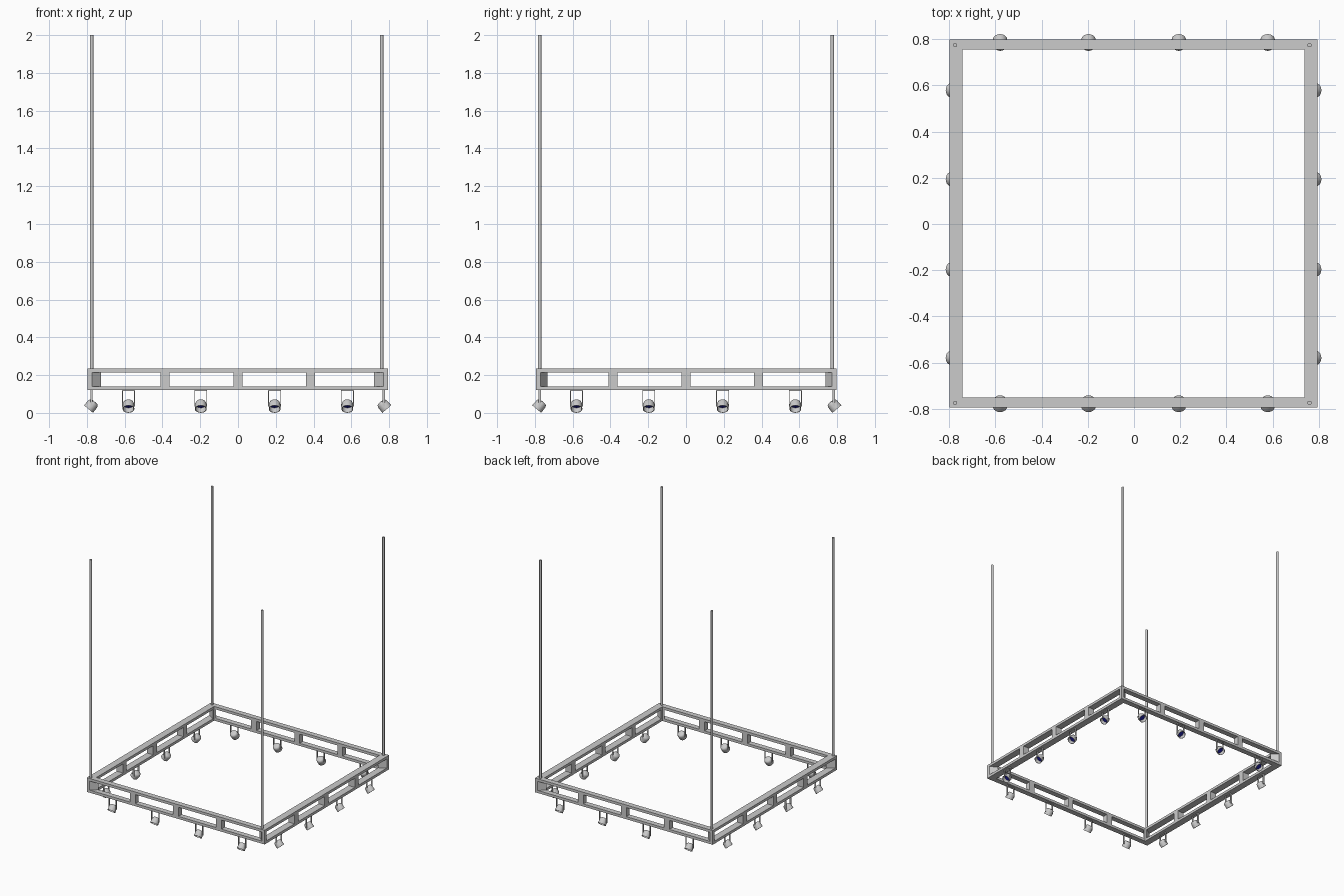
import bpy, bmesh, math
from mathutils import Matrix, Vector

if "Cube" in bpy.data.objects:
    bpy.data.objects.remove(bpy.data.objects["Cube"])

X0, X1, Y0, Y1 = -0.798, 0.794, -0.794, 0.798     # outer frame
TX, TY = 0.056, 0.043                             # rail widths
Z0, Z1, RAIL = 0.12, 0.235, 0.021


def finish(name, bm, smooth=False, mats=()):
    bmesh.ops.recalc_face_normals(bm, faces=bm.faces)
    me = bpy.data.meshes.new(name)
    bm.to_mesh(me)
    bm.free()
    ob = bpy.data.objects.new(name, me)
    bpy.context.collection.objects.link(ob)
    for m in mats:
        me.materials.append(m)
    if smooth:
        bpy.context.view_layer.objects.active = ob
        ob.select_set(True)
        bpy.ops.object.shade_smooth_by_angle(angle=math.radians(40))
        ob.select_set(False)
    return ob


def prism(bm, pts, z0, z1):
    lo = [bm.verts.new((x, y, z0)) for x, y in pts]
    hi = [bm.verts.new((x, y, z1)) for x, y in pts]
    n = len(pts)
    bm.faces.new(lo)
    bm.faces.new(hi)
    for i in range(n):
        j = (i + 1) % n
        bm.faces.new((lo[i], lo[j], hi[j], hi[i]))


def box(bm, x0, x1, y0, y1, z0, z1):
    prism(bm, [(x0, y0), (x1, y0), (x1, y1), (x0, y1)], z0, z1)


def ring(name, z0, z1):
    bm = bmesh.new()
    out = [(X0, Y0), (X1, Y0), (X1, Y1), (X0, Y1)]
    inn = [(X0 + TX, Y0 + TY), (X1 - TX, Y0 + TY), (X1 - TX, Y1 - TY), (X0 + TX, Y1 - TY)]
    v = [[bm.verts.new((x, y, z)) for x, y in p] for z in (z0, z1) for p in (out, inn)]
    for i in range(4):
        j = (i + 1) % 4
        for a, b in ((0, 1), (1, 3), (3, 2), (2, 0)):
            bm.faces.new((v[a][i], v[a][j], v[b][j], v[b][i]))
    finish(name, bm)


# top and bottom rails
ring("bottom_rail", Z0, Z0 + RAIL)
ring("top_rail", Z1 - RAIL, Z1)

# mitred corner posts
W = 0.025
bm = bmesh.new()
for cx, sx in ((X0, 1), (X1, -1)):
    for cy, sy in ((Y0, 1), (Y1, -1)):
        prof = [(0, 0), (W, 0), (TX + W * 0.7, TY), (TX, TY), (TX, TY + W * 0.7), (0, W)]
        prism(bm, [(cx + sx * x, cy + sy * y) for x, y in prof], Z0 + RAIL, Z1 - RAIL)
finish("corner_posts", bm)

# intermediate uprights between the rails
bm = bmesh.new()
for c in (-0.387, -0.001, 0.384):
    a, b = c - 0.024, c + 0.024
    for y in (Y0, Y1 - TY):
        box(bm, a, b, y, y + TY, Z0 + RAIL, Z1 - RAIL)
    for x in (X0, X1 - TX):
        box(bm, x, x + TX, a, b, Z0 + RAIL, Z1 - RAIL)
finish("uprights", bm)

# tall corner poles
bm = bmesh.new()
for x in (-0.775, 0.76):
    for y in (-0.775, 0.775):
        bmesh.ops.create_cone(bm, cap_ends=True, segments=12, radius1=0.0095, radius2=0.0095,
                              depth=2 - Z0, matrix=Matrix.Translation((x, y, (2 + Z0) / 2)))
finish("corner_poles", bm, True)

blue = bpy.data.materials.new("blue_lens")
blue.diffuse_color = (0.01, 0.01, 0.25, 1)
blue.use_nodes = True
blue.node_tree.nodes["Principled BSDF"].inputs["Base Color"].default_value = blue.diffuse_color
grey = bpy.data.materials.new("lamp_grey")
grey.diffuse_color = (0.8, 0.8, 0.8, 1)
grey.use_nodes = True
grey.node_tree.nodes["Principled BSDF"].inputs["Base Color"].default_value = grey.diffuse_color


def lathe(bm, profile, mat, n=20):
    rows = []
    for r, z in profile:
        if r == 0:
            rows.append([bm.verts.new((0, 0, z))])
        else:
            rows.append([bm.verts.new((r * math.cos(2 * math.pi * i / n),
                                       r * math.sin(2 * math.pi * i / n), z)) for i in range(n)])
    for p, q in zip(rows, rows[1:]):
        for i in range(n):
            j = (i + 1) % n
            if len(p) == 1:
                bm.faces.new((p[0], q[i], q[j]))
            elif len(q) == 1:
                bm.faces.new((p[i], p[j], q[0]))
            else:
                bm.faces.new((p[i], p[j], q[j], q[i]))
    bm.verts.ensure_lookup_table()
    # the recessed disc at the end of the profile is the lens
    for v in rows[-1]:
        for f in v.link_faces:
            f.material_index = mat


def lamp(name, x, y, turn):
    place = Matrix.Translation((x, y, 0)) @ Matrix.Rotation(turn, 4, 'Z')
    # can: rounded back, open mouth aimed outward (-y) and down
    bm = bmesh.new()
    lathe(bm, [(0, 0.025), (0.019, 0.024), (0.026, 0.019), (0.03, 0.008), (0.031, -0.026),
               (0.028, -0.026), (0.027, 0.005), (0, 0.005)], 1)
    bm.transform(place @ Matrix.Translation((0, 0, 0.0402)) @ Matrix.Rotation(math.radians(-40), 4, 'X'))
    finish(name + "_can", bm, True, (grey, blue))
    # yoke bracket
    bm = bmesh.new()
    for s in (-1, 1):
        box(bm, s * 0.032 - 0.002, s * 0.032 + 0.002, -0.006, 0.006, 0.034, Z0)
    box(bm, -0.034, 0.034, -0.006, 0.006, Z0 - 0.004, Z0)
    bm.transform(place)
    finish(name + "_bracket", bm)


# four lamps along each side
for i, t in enumerate((-0.58, -0.197, 0.194, 0.579)):
    lamp(f"front_lamp_{i}", t, -0.774, 0)
    lamp(f"back_lamp_{i}", t, 0.782, math.pi)
    lamp(f"left_lamp_{i}", -0.775, t, -math.pi / 2)
    lamp(f"right_lamp_{i}", 0.771, t, math.pi / 2)
